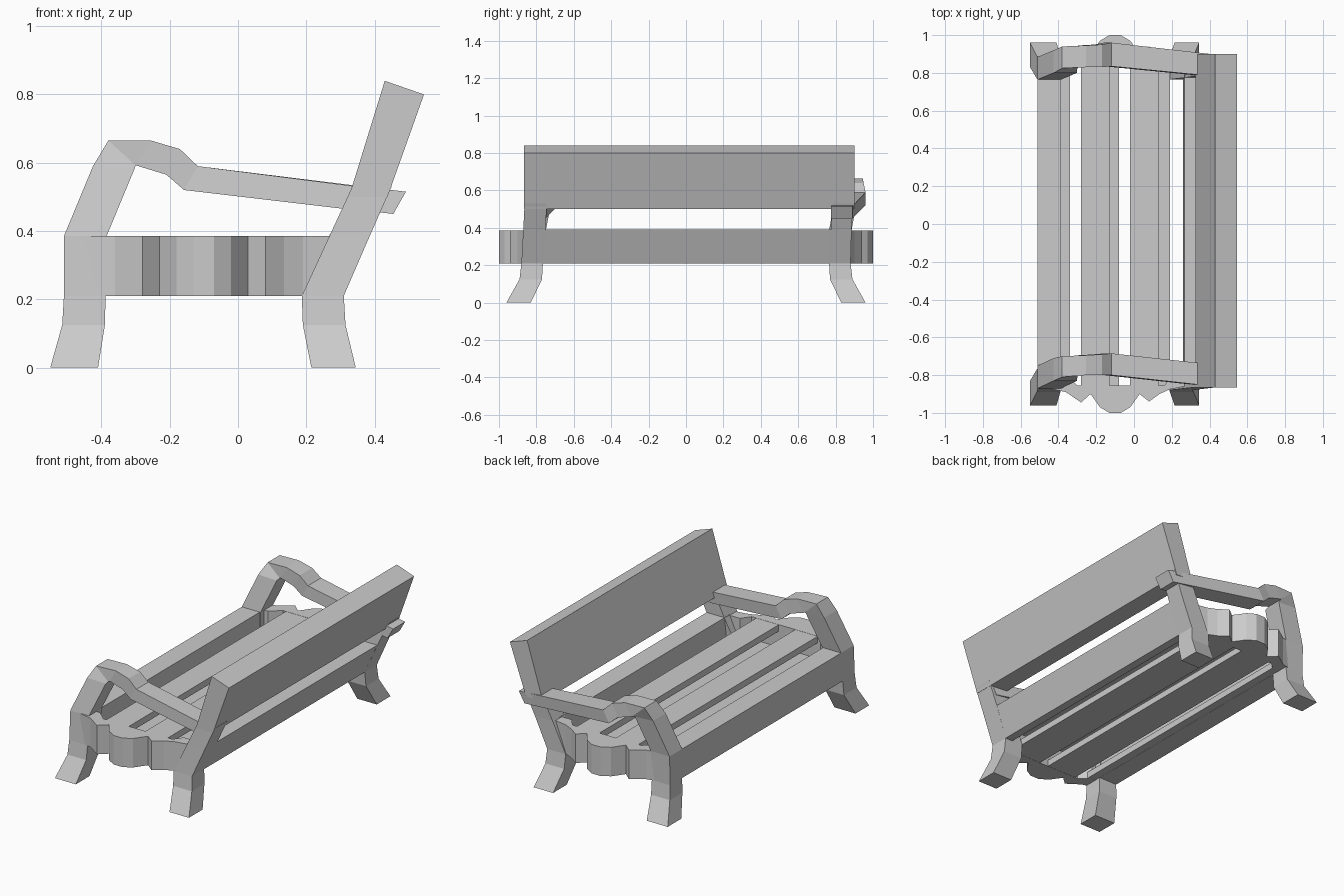
import bpy, bmesh

if "Cube" in bpy.data.objects:
    bpy.data.objects.remove(bpy.data.objects["Cube"])


def finish(name, bm):
    bmesh.ops.recalc_face_normals(bm, faces=bm.faces)
    me = bpy.data.meshes.new(name)
    bm.to_mesh(me)
    bm.free()
    ob = bpy.data.objects.new(name, me)
    bpy.context.collection.objects.link(ob)
    return ob


def prism(name, low, high):
    """Solid between two matching outlines."""
    bm = bmesh.new()
    a = [bm.verts.new(p) for p in low]
    b = [bm.verts.new(p) for p in high]
    n = len(a)
    bm.faces.new(a)
    bm.faces.new(b[::-1])
    for i in range(n):
        j = (i + 1) % n
        bm.faces.new((a[i], b[i], b[j], a[j]))
    return finish(name, bm)


def slab(name, outline, z0, z1):
    return prism(name, [(x, y, z0) for x, y in outline], [(x, y, z1) for x, y in outline])


def beam(name, profile, y0, y1):
    return prism(name, [(x, y0, z) for x, z in profile], [(x, y1, z) for x, z in profile])


def box(name, x0, x1, y0, y1, z0, z1):
    return slab(name, [(x0, y0), (x1, y0), (x1, y1), (x0, y1)], z0, z1)


def loft(name, sections, widths):
    """Four-sided bar: each section has an outer and inner (x, z) point and a y range."""
    bm = bmesh.new()
    rings = []
    for (a, b), (y0, y1) in zip(sections, widths):
        rings.append([bm.verts.new(p) for p in
                      ((a[0], y0, a[1]), (b[0], y0, b[1]), (b[0], y1, b[1]), (a[0], y1, a[1]))])
    for r, s in zip(rings, rings[1:]):
        for i in range(4):
            j = (i + 1) % 4
            bm.faces.new((r[i], r[j], s[j], s[i]))
    bm.faces.new(rings[0])
    bm.faces.new(rings[-1][::-1])
    return finish(name, bm)


# front legs running up into the armrests (both arms sway toward +y)
arm = [((-.55, 0), (-.41, 0)), ((-.515, .125), (-.39, .125)), ((-.51, .21), (-.388, .21)),
       ((-.51, .385), (-.385, .385)), ((-.425, .59), (-.302, .585)), ((-.38, .665), (-.30, .592)),
       ((-.255, .665), (-.295, .591)), ((-.17, .64), (-.21, .565)), ((-.118, .59), (-.158, .52))]
foot = [(.83, .96), (.77, .89), (.765, .88)]
foot_neg = [(-b, -a) for a, b in foot]
loft("front_leg_arm_near", arm + [((.43, .52), (.395, .455))],
     foot_neg + [(-.87, -.75), (-.83, -.71), (-.81, -.70), (-.80, -.695), (-.80, -.69),
                 (-.80, -.685), (-.86, -.745)])
loft("front_leg_arm_far", arm + [((.492, .515), (.455, .45))],
     foot + [(.765, .885), (.80, .92), (.825, .94), (.83, .945), (.83, .95),
             (.835, .96), (.775, .89)])

# back legs rising to the backrest
leg = [((.215, 0), (.345, 0)), ((.19, .125), (.315, .125)), ((.187, .21), (.31, .21)),
       ((.27, .39), (.388, .39)), ((.335, .53), (.45, .53))]
loft("back_leg_near", leg, foot_neg + [(-.87, -.75), (-.863, -.745)])
loft("back_leg_far", leg, foot + [(.775, .885), (.785, .895)])

# backrest and rails
beam("backrest", [(.325, .5), (.438, .5), (.545, .80), (.43, .84)], -.865, .90)
beam("back_rail", [(.26, .21), (.31, .21), (.387, .39), (.268, .39)], -.80, .82)
box("front_rail", -.51, -.39, -.82, .82, .21, .385)

# scalloped seat ends
scallop = [(-.45, .80), (-.45, .87), (-.36, .89), (-.28, .945), (-.23, .90), (-.18, .97),
           (-.13, 1), (-.07, 1), (-.02, .97), (.03, .90), (.08, .94), (.135, .90), (.19, .875),
           (.27, .86), (.27, .80), (.20, .80), (.16, .855), (-.30, .855), (-.36, .80)]
for name, s in (("seat_end_near", -1), ("seat_end_far", 1)):
    slab(name, [(x, s * y) for x, y in scallop], .21, .385)

# seat slats: narrow upper layer and wider lower layer
for i, (x0, x1) in enumerate([(-.28, -.13), (-.02, .13)]):
    box(f"seat_slat_{i}", x0, x1, -.87, .87, .345, .384)
for i, (x0, x1) in enumerate([(-.40, -.34), (-.28, -.08), (-.02, .19)]):
    box(f"under_slat_{i}", x0, x1, -.86, .86, .211, .25)
